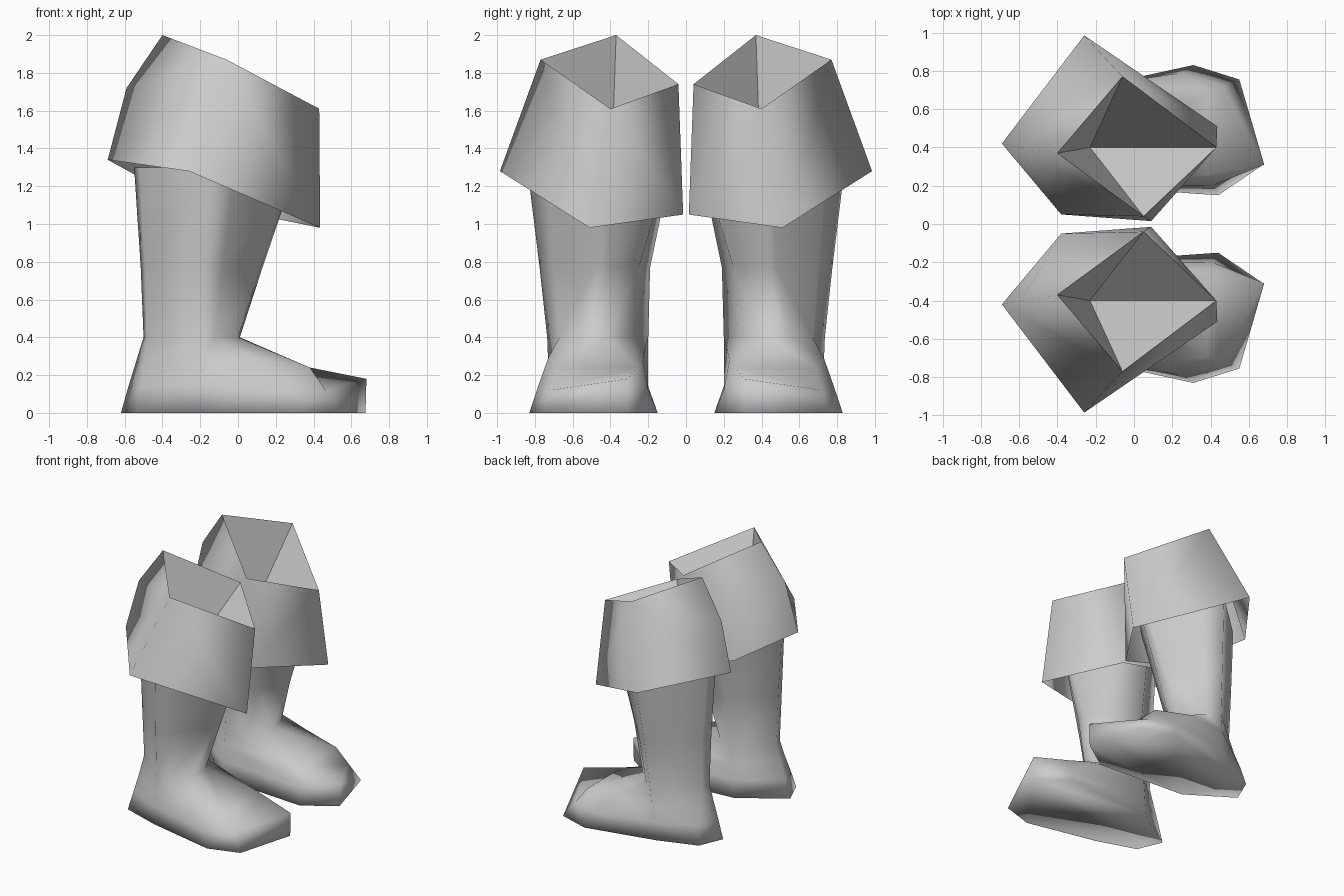
import bpy, bmesh, math

if "Cube" in bpy.data.objects:
    bpy.data.objects.remove(bpy.data.objects["Cube"])

mat = bpy.data.materials.new("grey")
mat.diffuse_color = (0.6, 0.6, 0.6, 1)
mat.use_nodes = True
mat.node_tree.nodes["Principled BSDF"].inputs["Base Color"].default_value = mat.diffuse_color


def build(name, verts, faces, angle):
    """Mesh for the +y boot, mirrored across y for the other one."""
    me = bpy.data.meshes.new(name)
    bm = bmesh.new()
    vs = [bm.verts.new(v) for v in verts]
    for f in faces:
        bm.faces.new([vs[i] for i in f])
    bmesh.ops.recalc_face_normals(bm, faces=bm.faces)
    if name == "boot_lining":  # the lining faces up into the opening
        if sum(f.normal.z for f in bm.faces) < 0:
            bmesh.ops.reverse_faces(bm, faces=bm.faces)
    bm.to_mesh(me)
    bm.free()
    me.materials.append(mat)
    ob = bpy.data.objects.new(name, me)
    bpy.context.collection.objects.link(ob)
    bpy.ops.object.select_all(action='DESELECT')
    ob.select_set(True)
    bpy.context.view_layer.objects.active = ob
    bpy.ops.object.shade_smooth_by_angle(angle=math.radians(angle))
    mir = ob.modifiers.new("mirror", 'MIRROR')
    mir.use_axis = (False, True, False)
    mir.use_mirror_merge = False
    return ob


# Foot and leg: eight-sided rings, heel round the outside to the toe and back
sole = [(-.62, .42, 0), (-.54, .61, 0), (-.24, .71, 0), (.31, .83, 0),
        (.55, .755, 0), (.675, .31, 0), (.44, .15, 0), (-.28, .20, 0)]
toe = [(-.58, .42, .14), (-.51, .58, .14), (-.22, .72, .14), (.25, .79, .12),
       (.465, .722, .12), (.68, .31, .18), (.41, .20, .12), (-.27, .20, .14)]
instep = [(-.54, .42, .27), (-.495, .53, .27), (-.21, .73, .27), (.08, .73, .29),
          (.38, .69, .24), (.38, .26, .24), (.16, .23, .28), (-.26, .20, .27)]
ankle = [(-.50, .42, .4), (-.48, .49, .4), (-.20, .735, .4), (-.12, .67, .4),
         (0, .54, .4), (.01, .42, .4), (-.10, .28, .4), (-.25, .20, .4)]
calf = [(-.515, .42, .77), (-.49, .50, .77), (-.18, .775, .77), (-.08, .70, .77),
        (.12, .48, .77), (.13, .41, .77), (.0, .25, .77), (-.23, .19, .77)]
top = [(-.55, .42, 1.3), (-.52, .49, 1.3), (-.14, .84, 1.3), (-.02, .74, 1.27),
       (.28, .45, 1.24), (.29, .40, 1.24), (.02, .10, 1.27), (-.20, .08, 1.3)]
rings = [sole, toe, instep, ankle, calf, top]
n = 8
faces = [list(range(n))]
for r in range(len(rings) - 1):
    for i in range(n):
        j = (i + 1) % n
        faces.append([r * n + i, r * n + j, (r + 1) * n + j, (r + 1) * n + i])
build("boot_leg", sum(rings, []), faces, 110)

# Folded cuff: four-cornered rim and flared hem
rim = [(-.40, .37, 2.0), (-.06, .77, 1.87), (.43, .40, 1.61), (.05, .04, 1.74)]
hem = [(-.69, .42, 1.34), (-.26, .985, 1.28), (.435, .51, .98),
       (.09, .015, 1.05), (-.38, .05, 1.17)]
back_bend = (-.59, .40, 1.72)
cuff_faces = [(0, 1, 9), (1, 5, 4, 9), (1, 2, 6, 5), (2, 3, 7, 6),
              (3, 8, 7), (3, 0, 9), (3, 9, 8), (9, 4, 8)]
build("boot_cuff", rim + hem + [back_bend], cuff_faces, 100)

# Pointed funnel inside the cuff
build("boot_lining", rim + [(-.23, .40, 1.12)],
      [(i, (i + 1) % 4, 4) for i in range(4)], 40)
